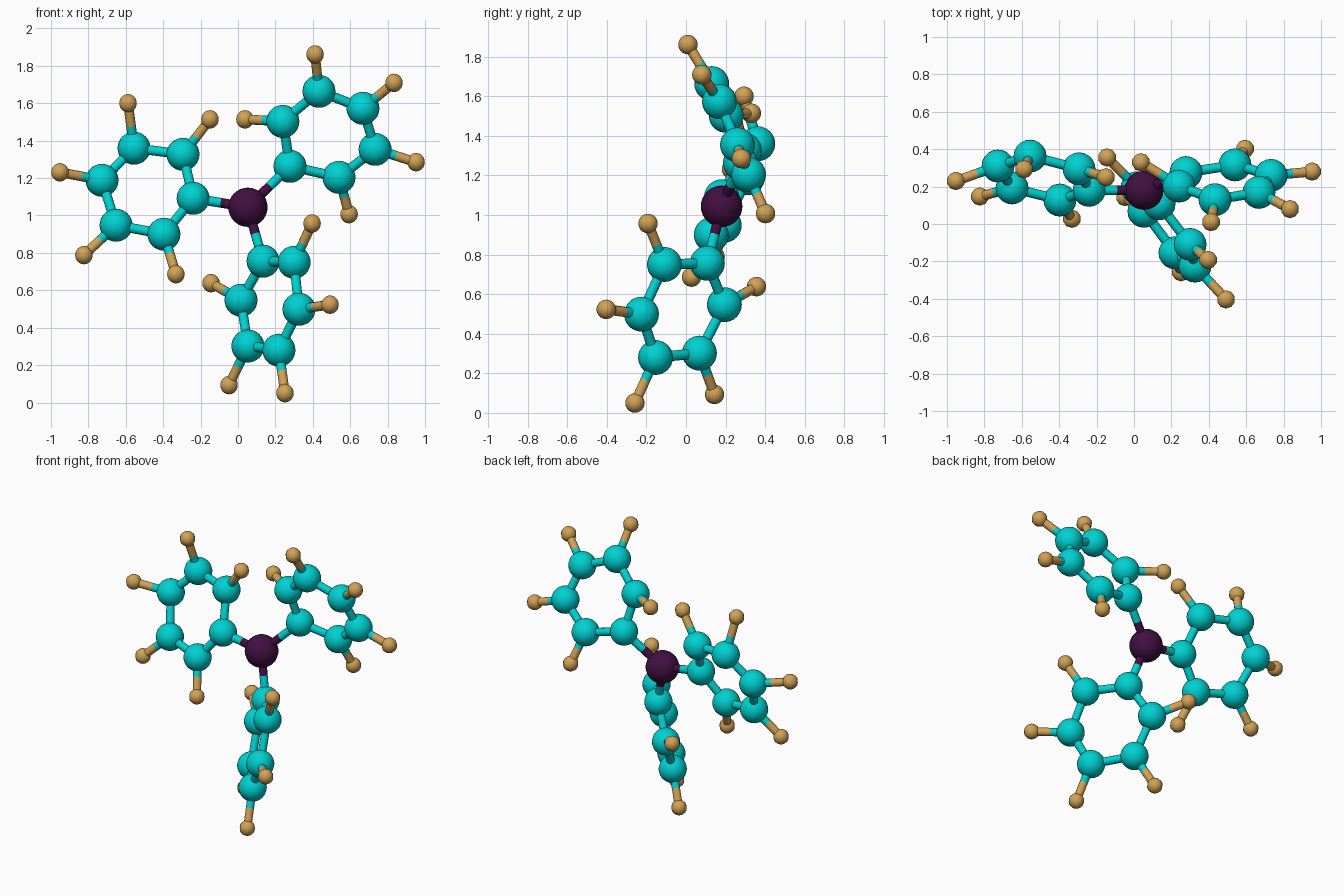
import bpy, bmesh
from mathutils import Vector, Matrix

if "Cube" in bpy.data.objects:
    bpy.data.objects.remove(bpy.data.objects["Cube"])


def material(name, rgb):
    m = bpy.data.materials.new(name)
    m.diffuse_color = (*rgb, 1)
    m.use_nodes = True
    m.node_tree.nodes["Principled BSDF"].inputs["Base Color"].default_value = m.diffuse_color
    return m


PURPLE = material("dark purple", (0.055, 0.005, 0.055))
CYAN = material("cyan", (0.0, 0.64, 0.64))
TAN = material("tan", (0.64, 0.36, 0.09))

R_CORE, R_BIG, R_SMALL, R_BOND = 0.105, 0.088, 0.049, 0.026
CORE = Vector((0.053, 0.18, 1.044))

# Six ring balls in order, starting with the one joined to the core
RINGS = {
    "left": [(-0.24, 0.18, 1.092), (-0.294, 0.295, 1.327), (-0.556, 0.363, 1.36),
             (-0.727, 0.31, 1.188), (-0.652, 0.193, 0.948), (-0.396, 0.128, 0.90)],
    "right": [(0.278, 0.275, 1.263), (0.24, 0.203, 1.503), (0.433, 0.13, 1.664),
              (0.668, 0.169, 1.573), (0.733, 0.26, 1.354), (0.54, 0.316, 1.204)],
    "lower": [(0.134, 0.108, 0.756), (0.016, 0.194, 0.547), (0.053, 0.068, 0.302),
              (0.219, -0.154, 0.28), (0.326, -0.225, 0.499), (0.30, -0.109, 0.75)],
}
# Small balls on ring positions 2 to 6
TIPS = {
    "left": [(-0.15, 0.25, 1.514), (-0.588, 0.293, 1.60), (-0.952, 0.23, 1.231),
             (-0.824, 0.147, 0.788), (-0.332, 0.028, 0.686)],
    "right": [(0.037, 0.33, 1.514), (0.412, 0.01, 1.861), (0.834, 0.08, 1.709),
              (0.952, 0.28, 1.285), (0.594, 0.402, 1.007)],
    "lower": [(-0.144, 0.356, 0.638), (-0.048, 0.144, 0.093), (0.251, -0.258, 0.05),
              (0.492, -0.403, 0.523), (0.396, -0.192, 0.957)],
}


def ball(bm, pos, r, seg):
    bmesh.ops.create_uvsphere(bm, u_segments=seg, v_segments=16, radius=r,
                              matrix=Matrix.Translation(pos))


def rod(bm, a, b):
    d = b - a
    rot = d.to_track_quat('Z', 'Y').to_matrix().to_4x4()
    bmesh.ops.create_cone(bm, cap_ends=True, segments=12, radius1=R_BOND,
                          radius2=R_BOND, depth=d.length,
                          matrix=Matrix.Translation((a + b) / 2) @ rot)


def finish(bm, name, mat):
    me = bpy.data.meshes.new(name)
    for f in bm.faces:
        f.smooth = len(f.verts) <= 4
    bm.to_mesh(me)
    bm.free()
    me.materials.append(mat)
    bpy.context.collection.objects.link(bpy.data.objects.new(name, me))


# Central ball with its half of each bond
core = bmesh.new()
ball(core, CORE, R_CORE, 20)

for side in RINGS:
    ring = [Vector(p) for p in RINGS[side]]
    tips = [Vector(p) for p in TIPS[side]]
    big, rods = bmesh.new(), bmesh.new()
    small, small_rods = bmesh.new(), bmesh.new()

    # Bond from core to ring, split at the middle
    mid = (CORE + ring[0]) / 2
    rod(core, CORE, mid)
    rod(rods, mid, ring[0])

    # Six big balls and the rods of the ring
    for i, p in enumerate(ring):
        ball(big, p, R_BIG, 20)
        rod(rods, p, ring[(i + 1) % 6])

    # Outer small balls on two-coloured rods
    for p, t in zip(ring[1:], tips):
        mid = (p + t) / 2
        ball(small, t, R_SMALL, 10)
        rod(rods, p, mid)
        rod(small_rods, mid, t)

    finish(big, side + "_ring_balls", CYAN)
    finish(rods, side + "_ring_rods", CYAN)
    finish(small, side + "_tip_balls", TAN)
    finish(small_rods, side + "_tip_rods", TAN)

finish(core, "central_ball", PURPLE)
